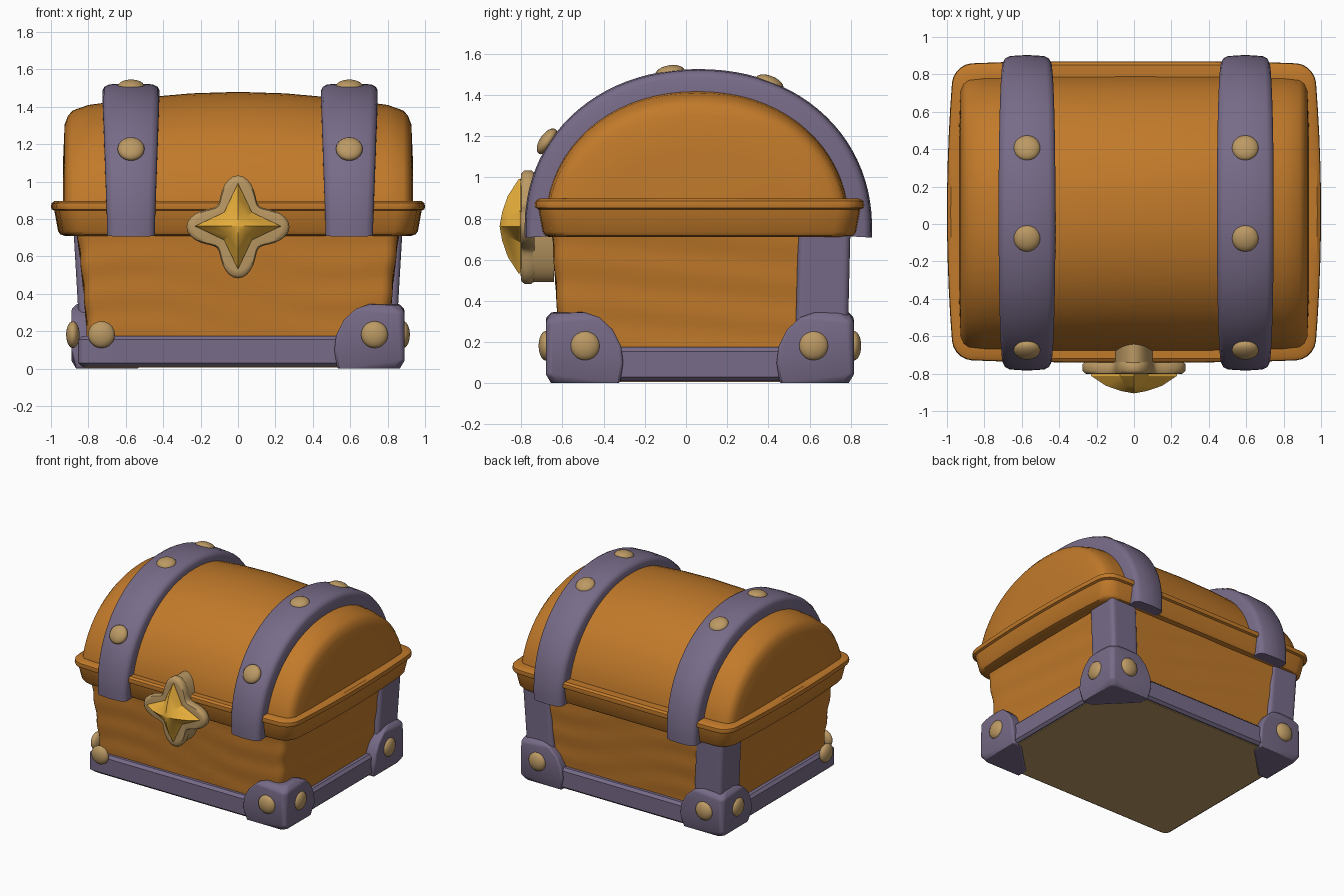
import bpy, bmesh
from math import sin, cos, pi, radians, copysign
from mathutils import Vector

cube = bpy.data.objects.get("Cube")
if cube:
    bpy.data.objects.remove(cube)


def material(name, rgb):
    linear = [(c / 255) ** 2.2 for c in rgb] + [1]
    m = bpy.data.materials.new(name)
    m.use_nodes = True
    m.diffuse_color = linear
    m.node_tree.nodes["Principled BSDF"].inputs["Base Color"].default_value = linear
    return m


WOOD = material("orange wood", (192, 121, 46))
METAL = material("purple metal", (119, 107, 135))
TAN = material("tan metal", (186, 152, 100))
GOLD = material("gold", (232, 174, 62))
CY = 0.07  # centre of the box along y


def finish(bm, name, mat, angle=35, bevel=0):
    bmesh.ops.recalc_face_normals(bm, faces=bm.faces)
    mesh = bpy.data.meshes.new(name)
    bm.to_mesh(mesh)
    bm.free()
    mesh.materials.append(mat)
    ob = bpy.data.objects.new(name, mesh)
    bpy.context.collection.objects.link(ob)
    if bevel:
        mod = ob.modifiers.new("rounding", "BEVEL")
        mod.width, mod.segments = bevel, 3
        mod.limit_method = "ANGLE"
    bpy.ops.object.select_all(action="DESELECT")
    ob.select_set(True)
    bpy.context.view_layer.objects.active = ob
    bpy.ops.object.shade_smooth_by_angle(angle=radians(angle))
    return ob


def loft(name, rings, mat, angle=35):
    """Skin closed rings of equal length and cap both ends."""
    bm = bmesh.new()
    loops = [[bm.verts.new(p) for p in ring] for ring in rings]
    for a, b in zip(loops, loops[1:]):
        for i in range(len(a)):
            j = (i + 1) % len(a)
            bm.faces.new((a[i], a[j], b[j], b[i]))
    bm.faces.new(loops[0])
    bm.faces.new(loops[-1])
    return finish(bm, name, mat, angle)


def rounded_ring(hx, hy, z, r, cx=0, cy=CY, bulge=0, ripple=0):
    """Rounded rectangle in plan, with optional bowed or rippled sides."""
    corners = []
    for k, (sx, sy) in enumerate([(1, 1), (-1, 1), (-1, -1), (1, -1)]):
        for s in range(6):
            a = (k + s / 5) * pi / 2
            corners.append(Vector((sx * (hx - r) + r * cos(a), sy * (hy - r) + r * sin(a), 0)))
    pts = []
    for i, p in enumerate(corners):
        q = corners[(i + 1) % len(corners)]
        steps = 10 if i % 6 == 5 else 1
        pts += [p.lerp(q, s / steps) for s in range(steps)]
    out = []
    for p in pts:
        wave = 1 + ripple * sin(z * 34 + 4 * sin(p.x * 3) + 3 * p.y)
        x = p.x * (1 - bulge * (p.y / hy) ** 2) * wave
        y = p.y * (1 - bulge * 0.6 * (p.x / hx) ** 4) * wave
        out.append((cx + x, cy + y, z))
    return out


# Tapered wooden body with a gently carved surface
body = []
for i in range(19):
    t = i / 18
    body.append(rounded_ring(0.805 + 0.06 * t ** 1.5, 0.677 + 0.045 * t, 0.1 + 0.66 * t, 0.06, ripple=0.004))
loft("body", body, WOOD)

# Base rail and underside
loft("base_rail", [rounded_ring(hx, hx - 0.13, z, 0.04) for hx, z in
                   [(0.835, 0.012), (0.855, 0.03), (0.855, 0.155), (0.835, 0.175)]], METAL)
loft("underside", [rounded_ring(0.825, 0.695, z, 0.03) for z in (0.006, 0.013)], TAN)

# Lid rim, nearly upright with a small lip along the top
loft("lid_rim", [rounded_ring(1 - d, 0.805 - d, z, 0.1, cy=0.065, bulge=0.035) for d, z in
                 [(0.075, 0.71), (0.05, 0.718), (0.038, 0.735), (0.018, 0.845), (0.003, 0.852),
                  (0.0, 0.865), (0.003, 0.885), (0.02, 0.897), (0.08, 0.897)]], WOOD)


def dome(a):
    """Slightly squared unit arc shared by the lid and its straps."""
    return [copysign(abs(v) ** 0.95, v) for v in (cos(a), sin(a))]


def arch(x, hw, h, n=36):
    arc = [dome(pi * i / n) for i in range(n + 1)]
    return [(x, 0.055 - hw * c, 0.75 + h * s) for c, s in arc]


# Barrel lid
half = [(0.935, 0.5, 0.37), (0.927, 0.675, 0.555), (0.91, 0.712, 0.6), (0.885, 0.73, 0.63),
        (0.8, 0.738, 0.66), (0.5, 0.743, 0.7), (0.25, 0.745, 0.722)]
sections = [(-x, w, h) for x, w, h in half] + [(0, 0.745, 0.73)] + half[::-1]
loft("lid", [arch(*s) for s in sections], WOOD)


def rivet(name, place, normal, r=0.072, depth=0.036):
    bm = bmesh.new()
    bmesh.ops.create_uvsphere(bm, u_segments=20, v_segments=12, radius=r)
    bmesh.ops.scale(bm, vec=(1, 1, depth / r), verts=bm.verts)
    ob = finish(bm, name, TAN, 60)
    ob.location = place
    ob.rotation_euler = Vector(normal).to_track_quat("Z", "Y").to_euler()


# Straps over the lid, each with three rivets
for side, cx in (("right", -0.572), ("left", 0.595)):
    rings = []
    for i in range(49):
        c, s = dome(radians(-2.7 + 185.4 * i / 48))
        w = 0.127 + 0.025 * max(0, s)
        section = [(-w, -0.14), (-w, -0.035), (-w + 0.01, -0.015), (-w + 0.035, -0.002), (0, 0.004),
                   (w - 0.035, -0.002), (w - 0.01, -0.015), (w, -0.035), (w, -0.14)]
        rings.append([(cx + dx, 0.06 - (0.84 + o) * c, 0.75 + (0.772 + o) * s)
                      for dx, o in section])
    loft(side + "_strap", rings, METAL, 50)
    for k, (deg, lift) in enumerate([(31.5, 0.015), (81.4, -0.005), (113.3, -0.005)]):
        c, s = dome(radians(deg))
        rivet(f"{side}_strap_rivet_{k + 1}",
              (cx, 0.06 - (0.84 + lift) * c, 0.75 + (0.772 + lift) * s), (0, -c / 0.84, s / 0.772))

# Back corner posts
for side, s in (("right", -1), ("left", 1)):
    loft(side + "_back_post", [rounded_ring(0.12, 0.127, z, 0.03, cx=s * (out - 0.12), cy=y)
                               for out, y, z in [(0.845, 0.657, 0.15), (0.88, 0.672, 0.75)]], METAL)

# Corner brackets: a rounded plate profile on both outer faces, hulled into one block
PROFILE = [(0.05, 0), (0.36, 0), (0.375, 0.1), (0.365, 0.18), (0.325, 0.26), (0.26, 0.32),
           (0.19, 0.345), (0.07, 0.34), (0.025, 0.3), (0.02, 0.04)]
FRONT, BACK, SIDE = -0.68, 0.815, 0.89
for sx, sy, name in [(1, -1, "left_front"), (1, 1, "left_back"), (-1, 1, "right_back")]:
    edge = FRONT if sy < 0 else BACK
    bm = bmesh.new()
    for u, z in PROFILE:
        for d in (0, 0.1):
            inset = d if d else (0.025 if z == 0 or z > 0.33 else 0)
            bm.verts.new((sx * (SIDE - u), edge - sy * inset, z))
            bm.verts.new((sx * (SIDE - inset), edge - sy * u, z))
    bmesh.ops.convex_hull(bm, input=bm.verts)
    loose = [v for v in bm.verts if not v.link_faces]
    bmesh.ops.delete(bm, geom=loose, context="VERTS")
    bmesh.ops.dissolve_limit(bm, angle_limit=radians(2), verts=bm.verts, edges=bm.edges)
    finish(bm, name + "_bracket", METAL, 40, bevel=0.012)

# Two rivets at every bottom corner, including the one without a bracket
for sx, side in ((-1, "right"), (1, "left")):
    for sy, end, edge, ry in ((-1, "front", FRONT, -0.49), (1, "back", BACK, 0.62)):
        rivet(f"{side}_{end}_rivet_a", (sx * 0.73, edge, 0.182), (0, sy, 0))
        rivet(f"{side}_{end}_rivet_b", (sx * (SIDE - 0.007), ry, 0.182), (sx, 0, 0))


# Clasp: lobed plate, deep rounded stem behind it and a faceted star
def lobed(y, scale=1, sx=1, lobe=0.058):
    pts = []
    for i in range(64):
        a = 2 * pi * i / 64
        r = (0.275 - lobe + lobe * cos(4 * a)) * scale
        pts.append((sx * r * cos(a), y, 0.758 + r * sin(a)))
    return pts


loft("clasp_plate", [lobed(-0.735, 0.95), lobed(-0.75), lobed(-0.785), lobed(-0.8, 0.95),
                     lobed(-0.803, 0.85)], TAN, 50)
loft("clasp_stem", [lobed(y, 0.97, 0.43, 0) for y in (-0.64, -0.78)], TAN, 50)


def star(y, scale):
    pts = []
    for i in range(8):
        r = (0.105 if i % 2 else 0.23) * scale
        pts.append((r * cos(i * pi / 4), y, 0.762 + r * sin(i * pi / 4)))
    return pts


loft("clasp_star", [star(-0.79, 1), star(-0.812, 1), star(-0.865, 0.65), star(-0.893, 0.3),
                    star(-0.905, 0.01)], GOLD, 25)
